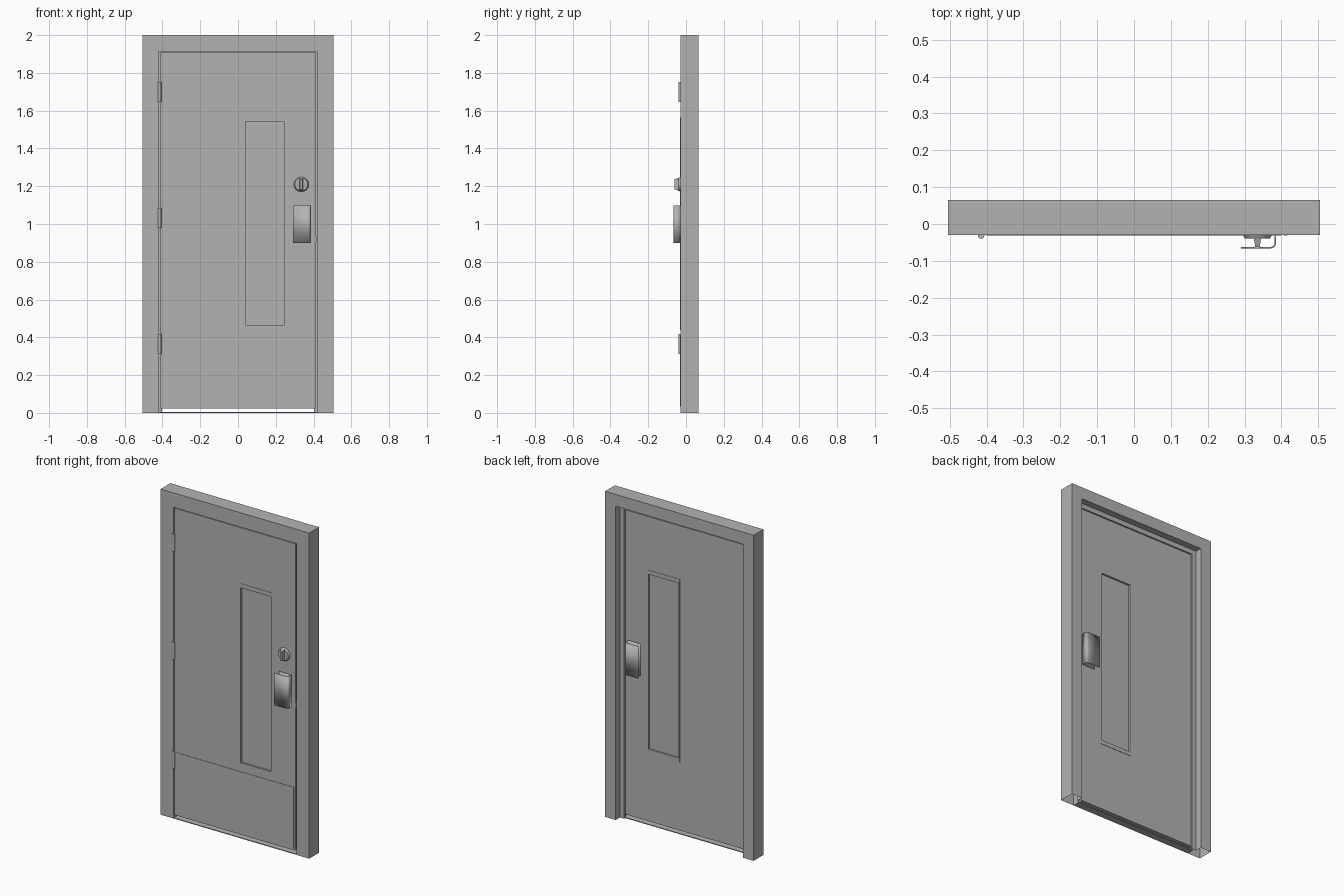
import bpy
import bmesh
import math
from mathutils import Matrix

cube = bpy.data.objects.get("Cube")
if cube:
    bpy.data.objects.remove(cube, do_unlink=True)

grey = bpy.data.materials.new("painted_grey")
grey.use_nodes = True
GREY = (0.45, 0.45, 0.45, 1)
grey.diffuse_color = GREY
grey.node_tree.nodes["Principled BSDF"].inputs["Base Color"].default_value = GREY


def finish(name, bm, smooth=False):
    bmesh.ops.recalc_face_normals(bm, faces=bm.faces)
    mesh = bpy.data.meshes.new(name)
    bm.to_mesh(mesh)
    bm.free()
    mesh.materials.append(grey)
    obj = bpy.data.objects.new(name, mesh)
    bpy.context.collection.objects.link(obj)
    if smooth:
        bpy.ops.object.select_all(action='DESELECT')
        obj.select_set(True)
        bpy.context.view_layer.objects.active = obj
        bpy.ops.object.shade_smooth_by_angle(angle=math.radians(35))
    return obj


def box(name, x, y, z):
    bm = bmesh.new()
    bmesh.ops.create_cube(bm, size=1)
    for v in bm.verts:
        for i, (lo, hi) in enumerate((x, y, z)):
            v.co[i] = lo if v.co[i] < 0 else hi
    return finish(name, bm)


def loop(bm, x, y, z):
    return [bm.verts.new((a, y, b)) for a, b in
            ((x[0], z[0]), (x[1], z[0]), (x[1], z[1]), (x[0], z[1]))]


def panel_with_hole(name, x, z, hole_x, hole_z, y):
    """Upright panel with one rectangular opening."""
    bm = bmesh.new()
    rings = [loop(bm, x, y[0], z), loop(bm, hole_x, y[0], hole_z),
             loop(bm, hole_x, y[1], hole_z), loop(bm, x, y[1], z)]
    for k in range(4):
        a, b = rings[k], rings[(k + 1) % 4]
        for i in range(4):
            j = (i + 1) % 4
            bm.faces.new((a[i], a[j], b[j], b[i]))
    return finish(name, bm)


def cylinder(name, center, r1, r2, depth, along_y=False, sides=32):
    bm = bmesh.new()
    turn = Matrix.Rotation(math.pi / 2, 4, 'X') if along_y else Matrix()
    bmesh.ops.create_cone(bm, cap_ends=True, segments=sides, radius1=r1, radius2=r2,
                          depth=depth, matrix=Matrix.Translation(center) @ turn)
    return finish(name, bm, True)


# Hollow sheet frame: (inset, y) profile with rabbet and stop, swept up, over and down
FRONT, BACK = -0.03, 0.065
HALF, TOP = 0.505, 2.0
profile = [(0, FRONT), (0, BACK), (0.073, BACK), (0.073, 0.024),
           (0.102, 0.024), (0.102, 0.014), (0.088, 0.014), (0.088, FRONT)]
bm = bmesh.new()
strips = []
for inset, y in profile:
    w, h = HALF - inset, TOP - inset
    strips.append([bm.verts.new((px, y, pz)) for px, pz in ((-w, 0), (-w, h), (w, h), (w, 0))])
for k, a in enumerate(strips):
    b = strips[(k + 1) % len(strips)]
    for i in range(3):
        bm.faces.new((a[i], a[i + 1], b[i + 1], b[i]))
finish("door_frame", bm)

# Door leaf with a tall narrow window
LEAF_Y = (-0.029, 0.012)
WIN_X, WIN_Z = (0.04, 0.245), (0.465, 1.54)
panel_with_hole("door_leaf", (-0.41, 0.41), (0.023, 1.908), WIN_X, WIN_Z, LEAF_Y)
box("window_pane", WIN_X, (-0.019, 0.002), WIN_Z)
for name, y in (("front_window_trim", (-0.031, LEAF_Y[0])), ("back_window_trim", (LEAF_Y[1], 0.014))):
    panel_with_hole(name, (0.033, 0.252), (0.44, 1.565), WIN_X, WIN_Z, y)

# Kick plate and threshold
box("kick_plate", (-0.4, 0.4), (-0.0315, LEAF_Y[0]), (0.035, 0.41))
box("threshold", (-0.415, 0.415), (FRONT, 0.014), (0, 0.005))

# Hinge knuckles
for i, z in enumerate((0.365, 1.033, 1.698)):
    cylinder(f"hinge_{i + 1}", (-0.415, -0.031, z), 0.009, 0.009, 0.106, sides=12)

# Strike tongue in the gap beside the leaf
box("latch_bolt", (0.407, 0.416), (-0.031, -0.005), (0.905, 0.935))

# Lock rose and tapered thumb turn
LOCK_X, LOCK_Z = 0.335, 1.21
cylinder("lock_rose", (LOCK_X, -0.034, LOCK_Z), 0.04, 0.034, 0.012, along_y=True)
turn = box("thumb_turn", (LOCK_X - 0.01, LOCK_X + 0.01), (-0.062, -0.038),
           (LOCK_Z - 0.034, LOCK_Z + 0.034))
for v in turn.data.vertices:
    if v.co.y < -0.05:
        v.co.x = LOCK_X + (v.co.x - LOCK_X) * 0.6
        v.co.z = LOCK_Z + (v.co.z - LOCK_Z) * 0.8


def pull(name, face_y, out):
    """Bent sheet pull: flange on the leaf, rounded outer corner, free grip plate."""
    r, reach, x_out, t = 0.012, 0.035, 0.383, 0.004
    path = [(0.3, 0.001), (x_out, 0.001)]
    for i in range(7):
        a = math.radians(15 * i)
        path.append((x_out - r + r * math.cos(a), reach - r + r * math.sin(a)))
    path.append((0.29, reach))
    bm = bmesh.new()
    low, high = ([bm.verts.new((x, face_y + out * d, z)) for x, d in path] for z in (0.9, 1.097))
    for i in range(len(path) - 1):
        bm.faces.new((low[i], low[i + 1], high[i + 1], high[i]))
    obj = finish(name, bm, True)
    solid = obj.modifiers.new("sheet", 'SOLIDIFY')
    solid.thickness = t
    solid.offset = 0
    return obj


# Pulls on both sides of the leaf
pull("front_pull", LEAF_Y[0], -1)
pull("back_pull", LEAF_Y[1], 1)
